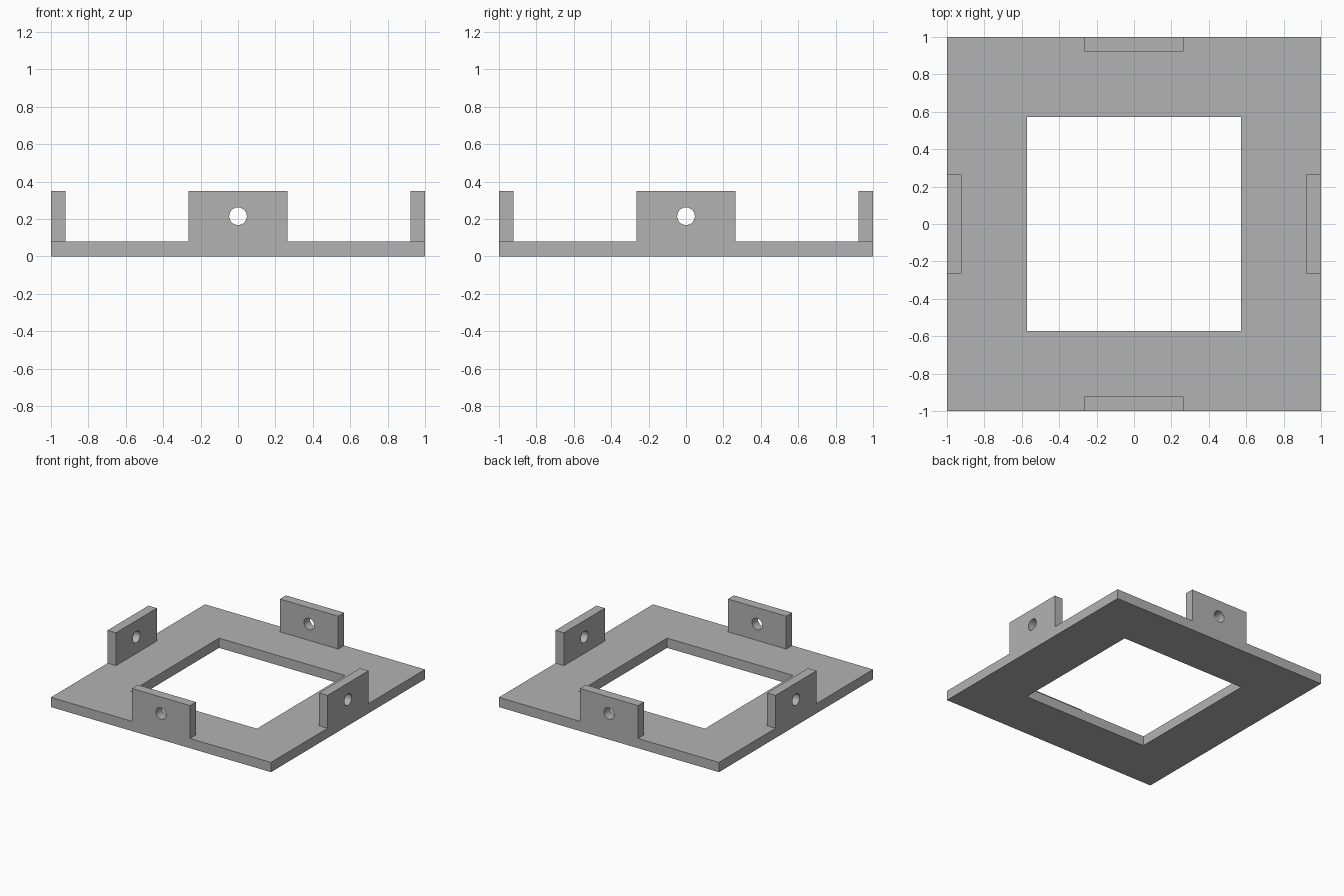
import bpy, bmesh, math
from mathutils import Matrix, Vector

cube = bpy.data.objects.get("Cube")
if cube:
    bpy.data.objects.remove(cube, do_unlink=True)

HALF = 1.0          # half side of the square frame
OPENING = 0.573     # half side of the opening
BASE = 0.08         # frame thickness
TAB_W, TAB_H, TAB_T = 0.265, 0.35, 0.077
HOLE_R, HOLE_Z = 0.047, 0.215

grey = bpy.data.materials.new("plain grey")
grey.use_nodes = True
colour = (0.45, 0.45, 0.45, 1)
grey.diffuse_color = colour
grey.node_tree.nodes["Principled BSDF"].inputs["Base Color"].default_value = colour


def rectangle(x0, y0, x1, y1):
    return [(x0, y0), (x1, y0), (x1, y1), (x0, y1)]


def circle(cx, cy, r, n=48):
    return [(cx + r * math.cos(math.tau * i / n), cy + r * math.sin(math.tau * i / n))
            for i in range(n)]


def pierced_plate(name, outer, inner, depth, matrix):
    """Extrude an outline with one hole along +z, then place it."""
    bm = bmesh.new()
    edges = []
    for loop in (outer, inner):
        verts = [bm.verts.new((x, y, 0)) for x, y in loop]
        edges += [bm.edges.new((v, verts[i - 1])) for i, v in enumerate(verts)]
    bmesh.ops.triangle_fill(bm, use_beauty=True, edges=edges)
    ext = bmesh.ops.extrude_face_region(bm, geom=bm.faces[:], use_keep_orig=True)
    moved = [g for g in ext["geom"] if isinstance(g, bmesh.types.BMVert)]
    bmesh.ops.translate(bm, verts=moved, vec=Vector((0, 0, depth)))
    bmesh.ops.recalc_face_normals(bm, faces=bm.faces[:])
    bm.transform(matrix)
    mesh = bpy.data.meshes.new(name)
    bm.to_mesh(mesh)
    bm.free()
    mesh.materials.append(grey)
    obj = bpy.data.objects.new(name, mesh)
    bpy.context.collection.objects.link(obj)
    bpy.context.view_layer.objects.active = obj
    bpy.ops.object.select_all(action='DESELECT')
    obj.select_set(True)
    bpy.ops.object.shade_smooth_by_angle(angle=math.radians(30))
    return obj


# Square base frame
pierced_plate("base_frame", rectangle(-HALF, -HALF, HALF, HALF),
              rectangle(-OPENING, -OPENING, OPENING, OPENING), BASE, Matrix())

# Upright mounting tabs with a bolt hole, one in the middle of each side
stand = Matrix.Translation((0, -HALF + TAB_T, 0)) @ Matrix.Rotation(math.pi / 2, 4, 'X')
for i, side in enumerate(("front", "left", "back", "right")):
    turn = Matrix.Rotation(i * math.pi / 2, 4, 'Z')
    pierced_plate(side + "_tab", rectangle(-TAB_W, BASE, TAB_W, TAB_H),
                  circle(0, HOLE_Z, HOLE_R), TAB_T, turn @ stand)
